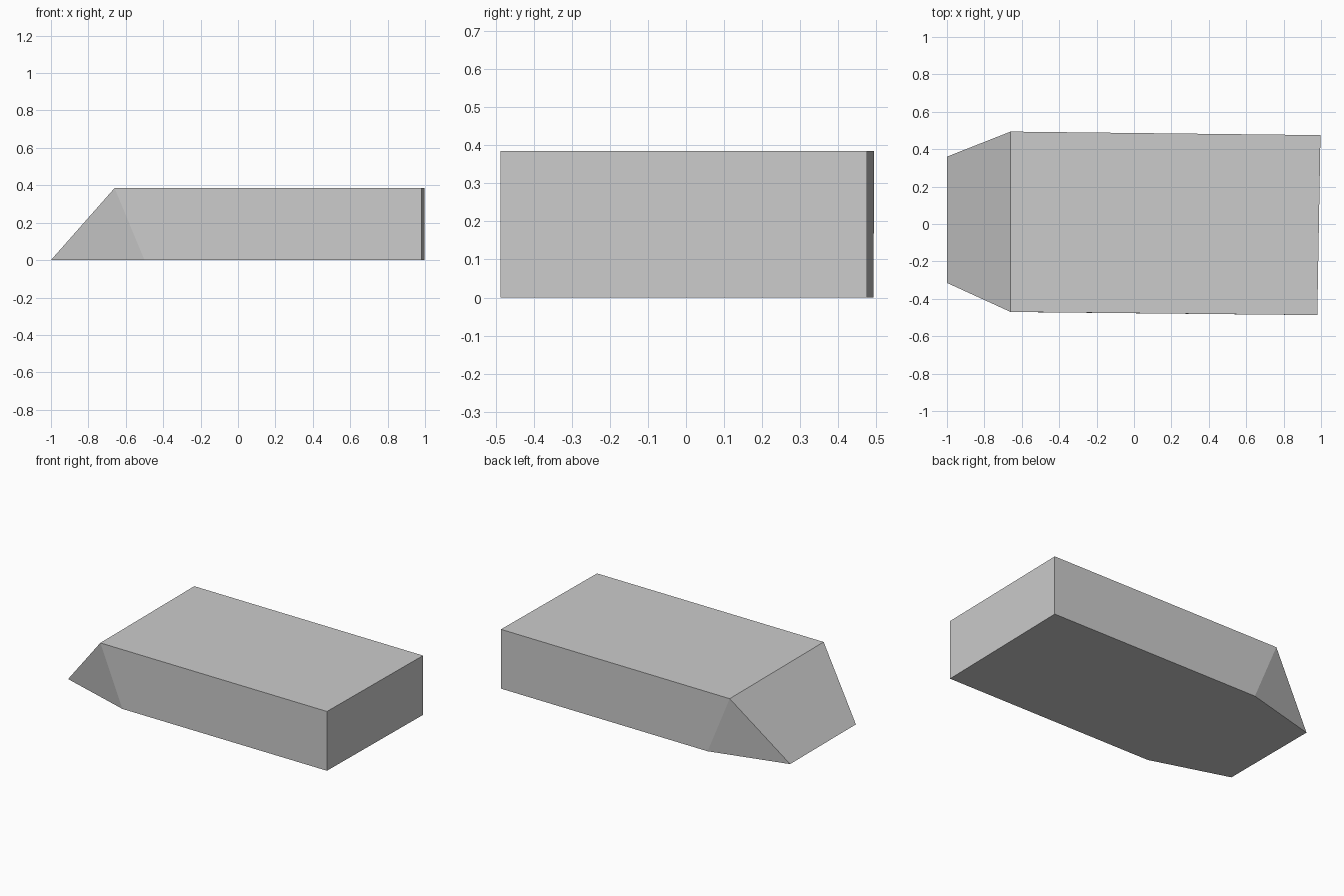
import bpy
import bmesh
from mathutils import Vector

cube = bpy.data.objects.get("Cube")
if cube:
    bpy.data.objects.remove(cube, do_unlink=True)

HEIGHT = 0.385

# Plain grey finish
grey = bpy.data.materials.new("light grey")
grey.use_nodes = True
colour = (0.6, 0.6, 0.6, 1.0)
grey.diffuse_color = colour
grey.node_tree.nodes["Principled BSDF"].inputs["Base Color"].default_value = colour

# Footprint: square end, side corners, tapered nose edge
end = [(0.98, -0.487), (0.997, 0.475)]
sides = [(-0.5, 0.492), (-0.5, -0.472)]
nose = [(-1.0, 0.36), (-1.0, -0.315)]
# Roof: same square end, stopping at the top of the sloped nose
roof_front = [(-0.66, 0.494), (-0.66, -0.47)]

bm = bmesh.new()


def corners(points, z):
    return [bm.verts.new(Vector((x, y, z))) for x, y in points]


e0, e1 = corners(end, 0)
s1, s0 = corners(sides, 0)
n1, n0 = corners(nose, 0)
t0, t1 = corners(end, HEIGHT)
r1, r0 = corners(roof_front, HEIGHT)

for face in (
    (e0, e1, s1, n1, n0, s0),   # base
    (t0, t1, r1, r0),           # roof
    (e0, e1, t1, t0),           # square end
    (e0, t0, r0, s0),           # front wall
    (e1, s1, r1, t1),           # back wall
    (n0, n1, r1, r0),           # sloped nose
    (s0, r0, n0),               # front cheek
    (s1, n1, r1),               # back cheek
):
    bm.faces.new(face)
bmesh.ops.recalc_face_normals(bm, faces=bm.faces)

mesh = bpy.data.meshes.new("wedge_block")
bm.to_mesh(mesh)
bm.free()
mesh.materials.append(grey)
block = bpy.data.objects.new("wedge_block", mesh)
bpy.context.collection.objects.link(block)
